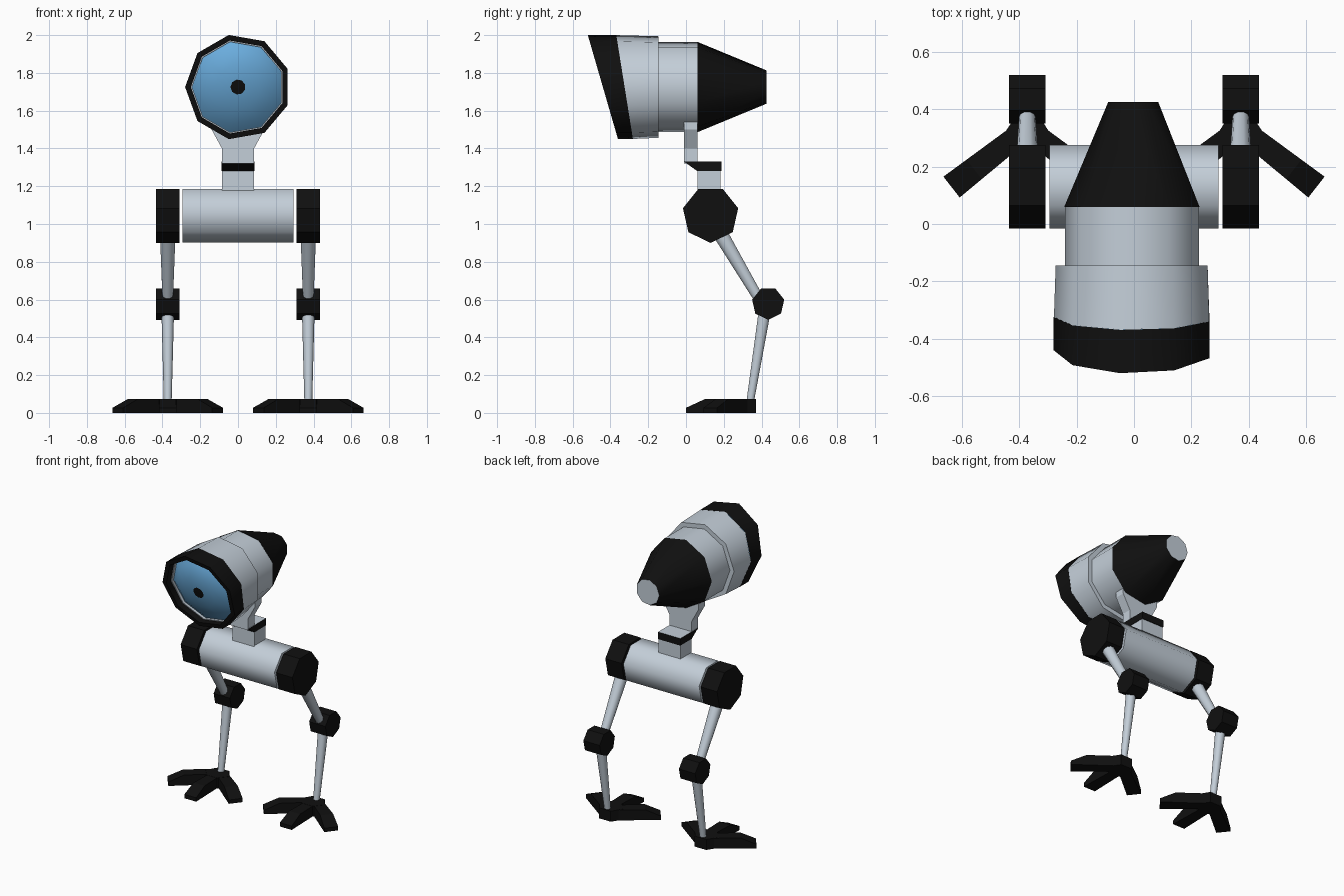
import bpy, bmesh, math
from math import sin, cos, pi, radians
from mathutils import Vector, Matrix

cube = bpy.data.objects.get("Cube")
if cube:
    bpy.data.objects.remove(cube, do_unlink=True)


def material(name, rgb):
    m = bpy.data.materials.new(name)
    m.use_nodes = True
    m.diffuse_color = (*rgb, 1)
    m.node_tree.nodes["Principled BSDF"].inputs["Base Color"].default_value = (*rgb, 1)
    return m


GREY = material("pale grey", (0.55, 0.62, 0.69))
BLACK = material("black", (0.005, 0.005, 0.005))
BLUE = material("lens blue", (0.15, 0.43, 0.75))


def finish(name, bm, mats, smooth=None):
    """Turn a bmesh into an object, smoothed below the given angle."""
    bmesh.ops.recalc_face_normals(bm, faces=bm.faces)
    mesh = bpy.data.meshes.new(name)
    bm.to_mesh(mesh)
    bm.free()
    for m in mats:
        mesh.materials.append(m)
    ob = bpy.data.objects.new(name, mesh)
    bpy.context.collection.objects.link(ob)
    if smooth:
        bpy.ops.object.select_all(action='DESELECT')
        ob.select_set(True)
        bpy.context.view_layer.objects.active = ob
        bpy.ops.object.shade_smooth_by_angle(angle=radians(smooth))
    return ob


def loft(bm, rings, mats=None, caps=(0, 0), closed=False):
    """Skin a list of point rings; caps are material slots, None leaves an end open."""
    loops = [[bm.verts.new(p) for p in ring] for ring in rings]
    n = len(loops[0])
    pairs = list(zip(loops, loops[1:]))
    if closed:
        pairs.append((loops[-1], loops[0]))
    for k, (a, b) in enumerate(pairs):
        for i in range(n):
            j = (i + 1) % n
            f = bm.faces.new((a[i], a[j], b[j], b[i]))
            f.material_index = mats[k] if mats else 0
    if not closed:
        for loop, slot in zip((loops[0], loops[-1]), caps):
            if slot is not None:
                bm.faces.new(loop).material_index = slot


def prism(name, outline, place, lo, hi, mats, smooth=None):
    """Extrude a 2D outline from lo to hi; place(u, v, d) gives the 3D point."""
    bm = bmesh.new()
    loft(bm, [[place(u, v, d) for u, v in outline] for d in (lo, hi)])
    return finish(name, bm, mats, smooth)


def along_x(u, v, d):
    return (d, u, v)


def along_y(u, v, d):
    return (u, d, v)


def along_z(u, v, d):
    return (u, v, d)


def heptagon(cy, cz, r):
    return [(cy + r * cos(-pi / 2 + i * 2 * pi / 7), cz + r * sin(-pi / 2 + i * 2 * pi / 7))
            for i in range(7)]


# Head: nine-sided rings around the y axis, leaning forward at the top by slope
HEAD_Z = 1.725


def head_ring(r, y, slope=0):
    pts = []
    for i in range(9):
        a = pi + i * 2 * pi / 9
        pts.append((r * cos(a), y - slope * r * sin(a), HEAD_Z + r * sin(a)))
    return pts


def head_part(name, rings, mats, slots=None, caps=(0, 0), closed=False):
    bm = bmesh.new()
    loft(bm, [head_ring(*r) for r in rings], slots, caps, closed)
    return finish(name, bm, mats, 45)


LEAN = 0.29
head_part("rear_cone", [(0.243, 0.06), (0.09, 0.425)], [BLACK, GREY], caps=(0, 1))
head_part("rear_shell", [(0.241, -0.2), (0.241, 0.06)], [GREY])
head_part("front_shell", [(0.279, -0.325, 0.16), (0.273, -0.145)], [GREY])
head_part("front_rim", [(0.28, -0.325, 0.16), (0.28, -0.44, LEAN),
                        (0.25, -0.44, LEAN), (0.25, -0.36, LEAN)], [BLACK], closed=True)
head_part("lens", [(0.251, -0.39, LEAN), (0.243, -0.39, LEAN), (0.243, -0.37, LEAN),
                   (0.2, -0.4, LEAN), (0.12, -0.43, LEAN), (0.04, -0.44, LEAN)],
          [GREY, BLUE, BLACK], slots=[0, 0, 1, 1, 1], caps=(None, 2))

# Neck: flared upper stem, dark wedge collar with a pale top, and lower stem
stem = [(0.085, 1.32), (0.085, 1.4), (0.14, 1.5), (0.14, 1.56)]
prism("upper_neck", stem + [(-x, z) for x, z in reversed(stem)], along_y, -0.01, 0.06, [GREY])
collar = prism("neck_collar", [(-0.01, 1.33), (0.06, 1.28), (0.187, 1.28), (0.187, 1.33)],
               along_x, -0.087, 0.087, [BLACK, GREY])
for face in collar.data.polygons:
    if face.normal.z > 0.9:
        face.material_index = 1
prism("lower_neck", [(0.06, 1.1), (0.183, 1.1), (0.183, 1.28), (0.06, 1.28)],
      along_x, -0.085, 0.085, [GREY])

# Hip barrel
prism("hip_barrel", heptagon(0.13, 1.05, 0.149), along_x, -0.295, 0.295, [GREY], 55)


def limb(name, a, b, ra, rb):
    """Tapered round rod between two points."""
    a, b = Vector(a), Vector(b)
    turn = (b - a).to_track_quat('Z', 'Y').to_matrix()
    bm = bmesh.new()
    loft(bm, [[p + turn @ Vector((r * cos(t * pi / 5), r * sin(t * pi / 5), 0))
               for t in range(10)] for p, r in ((a, ra), (b, rb))])
    finish(name, bm, [GREY], 45)


def toe(name, x, angle):
    """Long block whose top slopes down to the tip."""
    bm = bmesh.new()
    spin = Matrix.Translation((x, 0.335, 0)) @ Matrix.Rotation(radians(angle), 4, 'Z')
    side = [(0, 0), (-0.335, 0), (-0.335, 0.027), (-0.235, 0.073), (0, 0.073)]
    rings = []
    for s in (-1, 1):
        rings.append([spin @ Vector((s * (0.036 - 0.03 * y), y, z)) for y, z in side])
    loft(bm, rings)
    finish(name, bm, [BLACK])


# Legs, one on each side
for label, s in (("left", 1), ("right", -1)):
    x = 0.372 * s
    prism(label + "_hip_joint", heptagon(0.13, 1.05, 0.15), along_x, x - 0.063, x + 0.063, [BLACK])
    limb(label + "_thigh", (x, 0.14, 1.02), (x, 0.4, 0.58), 0.044, 0.027)
    prism(label + "_knee_joint", heptagon(0.435, 0.58, 0.087), along_x,
          x - 0.063, x + 0.063, [BLACK])
    limb(label + "_shin", (x, 0.42, 0.56), (x, 0.335, 0.03), 0.034, 0.02)
    heel = [(0.045, 0.37), (0.09, 0.3), (0.04, 0.24)]
    prism(label + "_heel", [(x + u, v) for u, v in heel] + [(x - u, v) for u, v in reversed(heel)],
          along_z, 0, 0.074, [BLACK])
    for part, angle in (("inner", -52), ("middle", 0), ("outer", 52)):
        toe(f"{label}_{part}_toe", x, angle * s)
